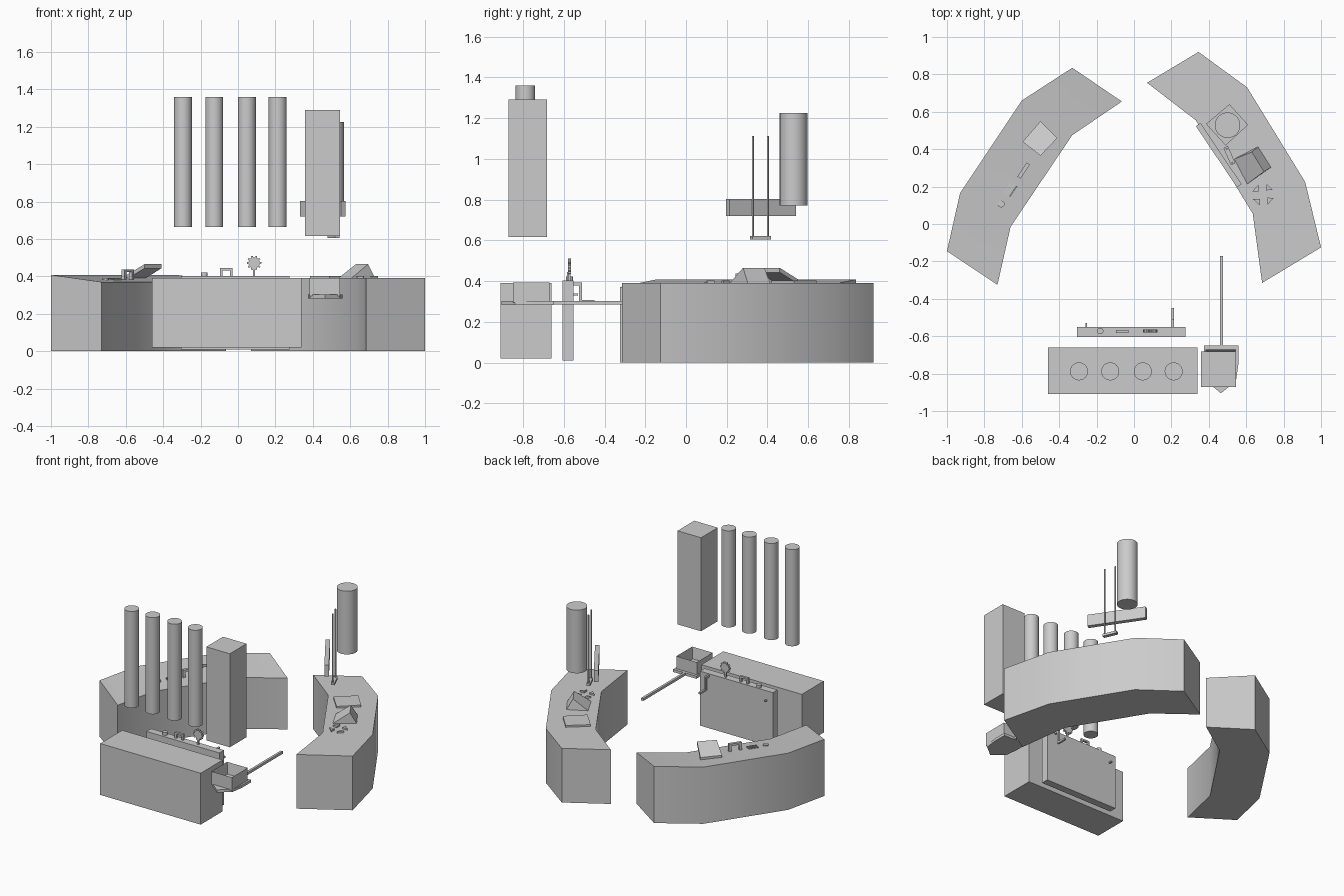
import bpy, bmesh
from math import sin, cos, pi, atan2, radians
from mathutils import Matrix, Vector

if "Cube" in bpy.data.objects:
    bpy.data.objects.remove(bpy.data.objects["Cube"])


def finish(name, bm):
    bmesh.ops.recalc_face_normals(bm, faces=bm.faces)
    me = bpy.data.meshes.new(name)
    bm.to_mesh(me)
    bm.free()
    ob = bpy.data.objects.new(name, me)
    bpy.context.collection.objects.link(ob)
    return ob


def smooth(ob):
    bpy.ops.object.select_all(action='DESELECT')
    ob.select_set(True)
    bpy.context.view_layer.objects.active = ob
    bpy.ops.object.shade_smooth_by_angle(angle=radians(32))


def loft(name, low, high):
    """Closed solid between two matching outlines."""
    bm = bmesh.new()
    a = [bm.verts.new(p) for p in low]
    b = [bm.verts.new(p) for p in high]
    n = len(a)
    bm.faces.new(a)
    bm.faces.new(b)
    for i in range(n):
        j = (i + 1) % n
        bm.faces.new((a[i], a[j], b[j], b[i]))
    return finish(name, bm)


def prism(name, pts, z0, z1):
    return loft(name, [(x, y, z0) for x, y in pts], [(x, y, z1) for x, y in pts])


def upright(name, profile, thick, loc, ang=0):
    """Profile in the local x-z plane, given thickness across it."""
    m = Matrix.Translation(loc) @ Matrix.Rotation(ang, 4, 'Z')
    return loft(name, [m @ Vector((x, -thick / 2, z)) for x, z in profile],
                [m @ Vector((x, thick / 2, z)) for x, z in profile])


def box(name, x0, x1, y0, y1, z0, z1):
    return prism(name, [(x0, y0), (x1, y0), (x1, y1), (x0, y1)], z0, z1)


def bar(name, c, length, width, z0, z1, ang):
    u = Vector((cos(ang), sin(ang))) * length / 2
    v = Vector((-sin(ang), cos(ang))) * width / 2
    c = Vector(c)
    return prism(name, [c - u - v, c + u - v, c + u + v, c - u + v], z0, z1)


def cylinder(name, x, y, r, z0, z1, n=32):
    ob = prism(name, [(x + r * cos(2 * pi * i / n), y + r * sin(2 * pi * i / n))
                      for i in range(n)], z0, z1)
    smooth(ob)
    return ob


def console(name, outer, inner, zo, zi):
    """Bent desk: a strip of wedge sections from outer to inner edge."""
    bm = bmesh.new()
    rows = []
    for o, i in zip(outer, inner):
        rows.append([bm.verts.new(p) for p in
                     ((*o, 0), (*i, 0), (*i, zi), (*o, zo))])
    for p, q in zip(rows, rows[1:]):
        for k in range(4):
            bm.faces.new((p[k], p[(k + 1) % 4], q[(k + 1) % 4], q[k]))
    bm.faces.new(rows[0])
    bm.faces.new(rows[-1])
    smooth(finish(name, bm))


HANDLE = [(-.045, 0), (-.045, .055), (.045, .055), (.045, 0),
          (.028, 0), (.028, .04), (-.028, .04), (-.028, 0)]

# Curved consoles
console("left_console",
        [(-1, -.145), (-.93, .165), (-.6, .66), (-.33, .835)],
        [(-.73, -.325), (-.66, -.015), (-.33, .475), (-.065, .655)], .408, .37)
console("right_console",
        [(.345, .92), (.605, .73), (.915, .225), (1, -.125)],
        [(.07, .755), (.33, .555), (.635, .055), (.685, -.315)], .39, .39)

# Left console fittings: raised hatch, handle, grille, button
hatch = [(-.5, .55, .398), (-.595, .44, .398), (-.5, .365, .455), (-.41, .46, .455)]
loft("tilted_hatch", [(x, y, z - .012) for x, y, z in hatch],
     [(x, y, z + .01) for x, y, z in hatch])
axis = atan2(.49, .33)
upright("left_handle", HANDLE, .02, (-.59, .285, .383), axis)
for i in range(3):
    for j in range(2):
        u, v = (j - .5) * .036, (i - 1) * .018
        bar("grille_bar", (-.66 + u * cos(axis) - v * sin(axis),
                           .185 + u * sin(axis) + v * cos(axis)),
            .032, .007, .375, .39, axis)
cylinder("left_button", -.71, .107, .018, .37, .392, 24)

# Right console fittings: plate, wedge, direction pad
prism("square_plate", [(.51, .64), (.61, .53), (.49, .42), (.385, .535)], .385, .403)
loft("wedge_display",
     [(.53, .345, .385), (.665, .415, .385), (.63, .385, .465)],
     [(.6, .21, .385), (.735, .305, .385), (.695, .28, .465)])
for k in range(4):
    a = radians(45 + 90 * k + 2)
    c, s = cos(a), sin(a)
    tri = [(.058, 0), (.036, .024), (.032, -.024)]
    tri = [(.02 + .034, .026), (.02 + .034, -.022), (.028, .004)]
    prism("pad_arrow", [(.69 + c * x - s * y, .157 + s * x + c * y) for x, y in tri],
          .385, .402)

# Parts hanging above the right console
cylinder("hanging_column", .5, .528, .068, .77, 1.225)
bar("hanging_slab", (.453, .368), .395, .03, .72, .803, atan2(.335, -.225))
bar("rod_base", (.51, .366), .1, .026, .605, .622, atan2(.08, -.035))
for x, y in ((.495, .402), (.525, .328)):
    cylinder("thin_rod", x, y, .005, .615, 1.113, 12)

# Front desk and control panel
box("front_desk", -.46, .34, -.91, -.66, .02, .39)
box("control_panel", -.305, .275, -.605, -.552, .01, .402)
cylinder("panel_button", -.18, -.572, .017, .395, .422, 24)
upright("panel_handle", [(x * .73, z * .8) for x, z in HANDLE], .016, (-.063, -.575, .4))
box("gear_stem", .08, .092, -.58, -.568, .4, .45)
gear = []
for i in range(20):
    r = .039 if i % 2 == 0 else .03
    for d in (-.11, .11):
        a = 2 * pi * i / 20 + d
        gear.append((r * cos(a), r * sin(a)))
upright("gear_wheel", gear, .016, (.086, -.572, .472))
box("panel_peg", -.26, -.25, -.553, -.53, .33, .34)
upright("spout", [(-.555, .393), (-.51, .393), (-.51, .306), (-.45, .306), (-.45, .292),
                  (-.524, .292), (-.524, .378), (-.555, .378)],
        .014, (.208, 0, 0), pi / 2)

# Open tray on its plate with a long arm
prism("tray_plate", [(.373, -.65), (.558, -.65), (.558, -.75), (.545, -.84),
                     (.465, -.905), (.385, -.84), (.373, -.75)], .283, .302)
tray = box("open_tray", .383, .546, -.85, -.67, .295, .392)
bm = bmesh.new()
bm.from_mesh(tray.data)
top = max(bm.faces, key=lambda f: f.calc_center_median().z)
bmesh.ops.inset_region(bm, faces=[top], thickness=.018)
bmesh.ops.translate(bm, verts=top.verts, vec=(0, 0, -.08))
bm.to_mesh(tray.data)
bm.free()
box("tray_arm", .459, .476, -.66, -.17, .284, .302)

# Hanging pipes and cabinet above the desk
for x in (-.294, -.127, .047, .212):
    cylinder("hanging_pipe", x, -.788, .048, .665, 1.36)
box("hanging_cabinet", .358, .545, -.872, -.682, .617, 1.29)
